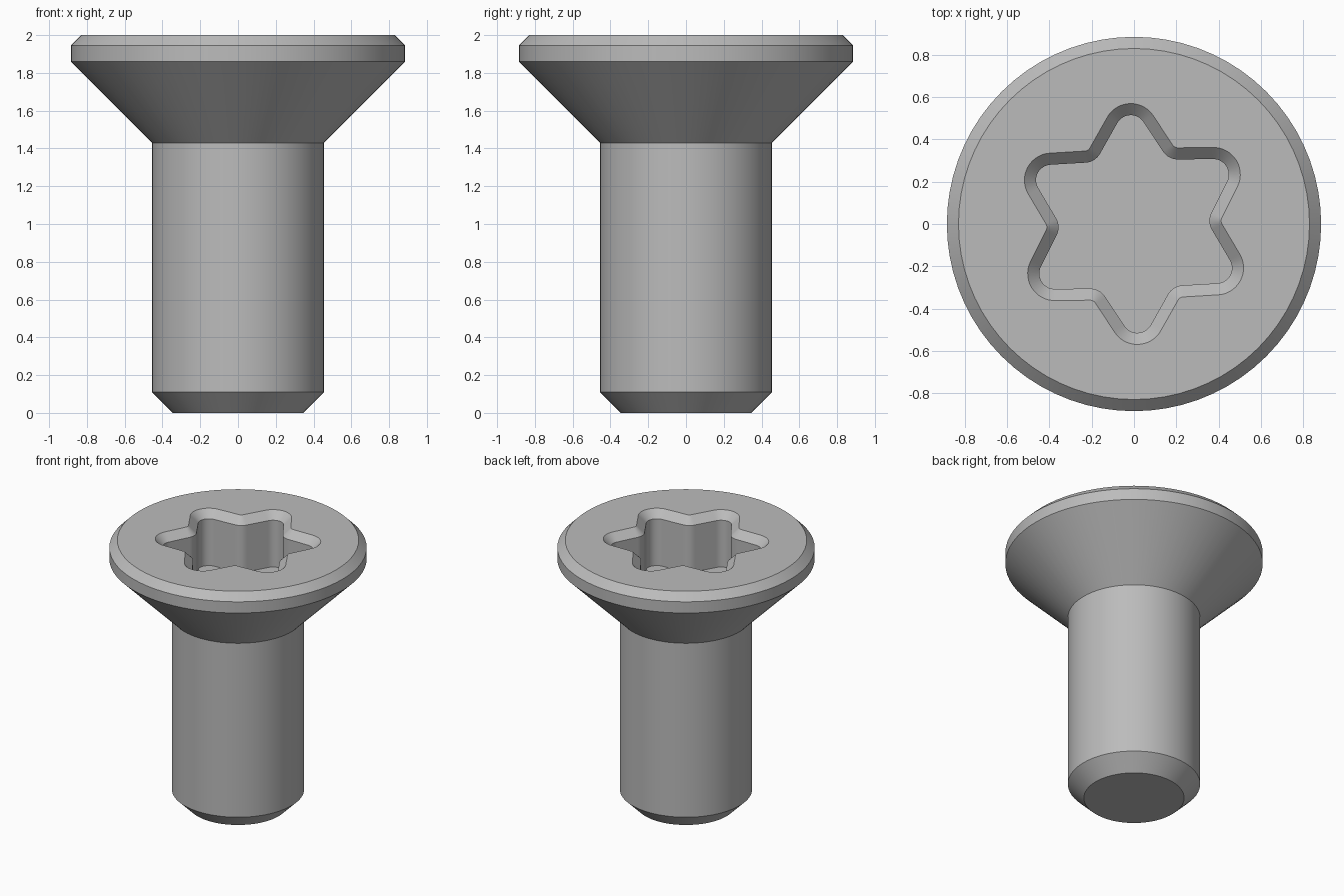
import bpy, bmesh
from math import radians, degrees, cos, sin, acos

if "Cube" in bpy.data.objects:
    bpy.data.objects.remove(bpy.data.objects["Cube"])

SEGMENTS = 72
# Outer profile as (radius, height), from the tip up to the head rim
PROFILE = [(0.345, 0), (0.455, 0.11), (0.455, 1.43),
           (0.885, 1.86), (0.885, 1.945), (0.83, 2)]
# Socket: arc centres shared by all outlines, so they are true offsets
CENTRE, LOBE, VALLEY, CHAMFER, DEPTH = 0.442, 0.128, 0.03, 0.055, 0.41


def polar(radius, angle):
    return radius * cos(radians(angle)), radius * sin(radians(angle))


def circle(radius):
    return [polar(radius, 360 * i / SEGMENTS) for i in range(SEGMENTS)]


def star(inset):
    """Six-lobed outline of tangent arcs and straight flanks."""
    half = 15 + degrees(acos((LOBE + VALLEY) / (2 * CENTRE * sin(radians(15)))))
    points = []

    def arc(centre_angle, radius, start, end, steps):
        cx, cy = polar(CENTRE, centre_angle)
        for i in range(steps + 1):
            dx, dy = polar(radius, start + (end - start) * i / steps)
            points.append((cx + dx, cy + dy))

    for k in range(6):
        a = 92 + 60 * k
        arc(a, LOBE - inset, a - half, a + half, 14)
        arc(a + 30, -(VALLEY + inset), a + half, a + 60 - half, 7)
    return points


bm = bmesh.new()


def ring(points, z):
    return [bm.verts.new((x, y, z)) for x, y in points]


def skin(rings):
    for low, high in zip(rings, rings[1:]):
        for i in range(len(low)):
            j = (i + 1) % len(low)
            bm.faces.new((low[i], low[j], high[j], high[i]))


# Turned body
body = [ring(circle(r), z) for r, z in PROFILE]
skin(body)
bm.faces.new(body[0][::-1])

# Chamfered drive socket with a flat floor
socket = [ring(star(0), 2), ring(star(CHAMFER), 2 - CHAMFER),
          ring(star(CHAMFER), 2 - DEPTH)]
skin(socket)
bm.faces.new(socket[-1])

# Flat head face between the rim and the socket
border = [bm.edges.get((loop[i - 1], loop[i]))
          for loop in (body[-1], socket[0]) for i in range(len(loop))]
bmesh.ops.triangle_fill(bm, edges=border, use_beauty=True, normal=(0, 0, 1))
bmesh.ops.recalc_face_normals(bm, faces=bm.faces[:])

mesh = bpy.data.meshes.new("countersunk_screw")
bm.to_mesh(mesh)
bm.free()
screw = bpy.data.objects.new("countersunk_screw", mesh)
bpy.context.collection.objects.link(screw)

# Plain grey steel
steel = bpy.data.materials.new("grey_steel")
steel.use_nodes = True
steel.diffuse_color = (0.5, 0.5, 0.5, 1)
steel.node_tree.nodes["Principled BSDF"].inputs["Base Color"].default_value = (0.5, 0.5, 0.5, 1)
mesh.materials.append(steel)

bpy.ops.object.select_all(action="DESELECT")
screw.select_set(True)
bpy.context.view_layer.objects.active = screw
bpy.ops.object.shade_smooth_by_angle(angle=radians(30))
